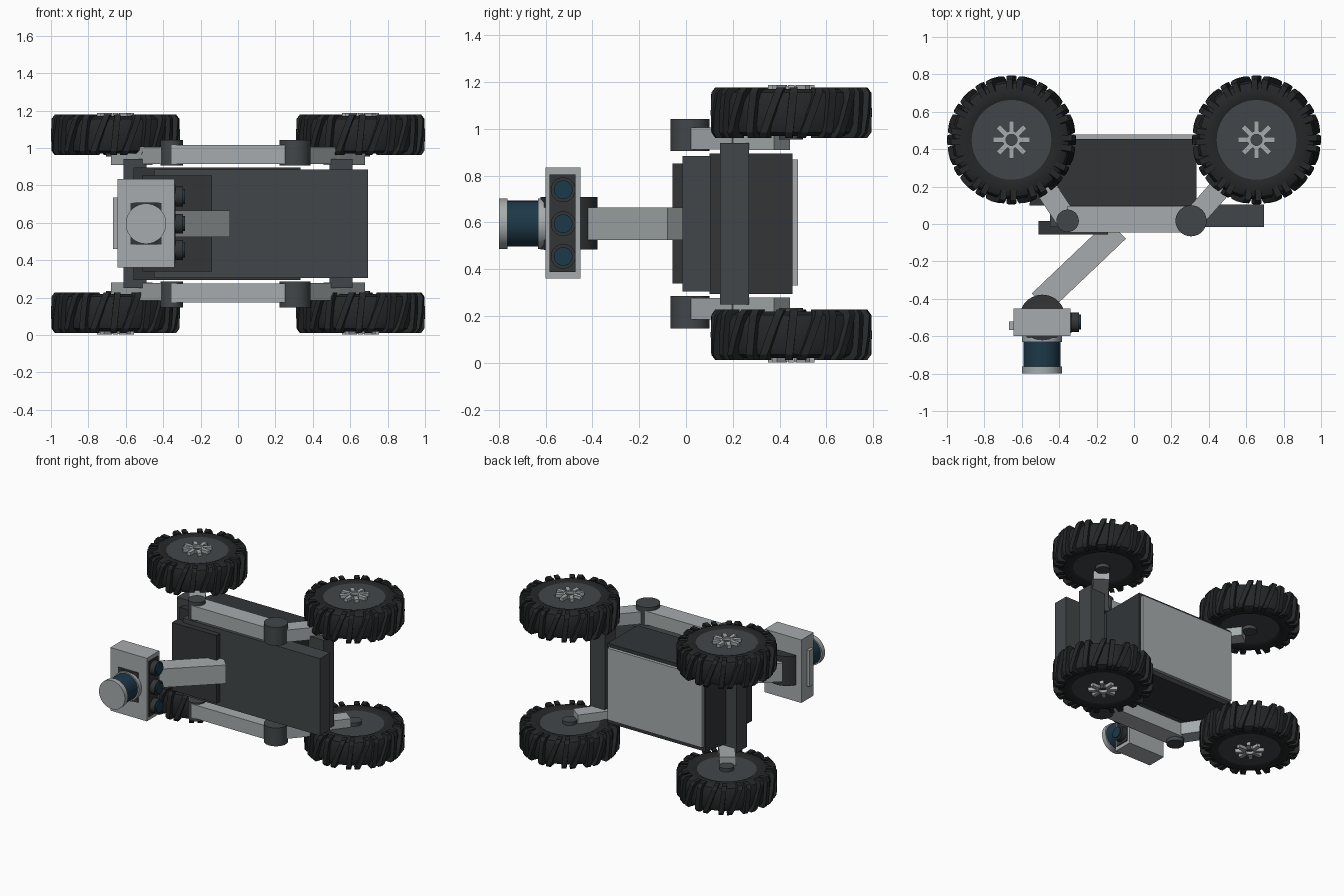
import bpy, bmesh
from math import pi, cos, sin, atan2, hypot
from mathutils import Matrix, Vector

if "Cube" in bpy.data.objects:
    bpy.data.objects.remove(bpy.data.objects["Cube"])

MID = 0.595  # mirror plane of the vehicle, which lies on its side


def mat(name, *rgb):
    m = bpy.data.materials.new(name)
    m.diffuse_color = (*rgb, 1)
    m.use_nodes = True
    m.node_tree.nodes["Principled BSDF"].inputs["Base Color"].default_value = m.diffuse_color
    return m


LIGHT = mat("light_metal", .38, .41, .42)
DARK = mat("dark_metal", .055, .062, .066)
BLACK = mat("black_metal", .032, .036, .039)
RUBBER = mat("rubber", .018, .02, .021)
GLASS = mat("blue_glass", .012, .04, .065)


def finish(bm, name, m, smooth=False):
    bmesh.ops.recalc_face_normals(bm, faces=bm.faces)
    me = bpy.data.meshes.new(name)
    bm.to_mesh(me)
    bm.free()
    me.materials.append(m)
    ob = bpy.data.objects.new(name, me)
    bpy.context.collection.objects.link(ob)
    if smooth:
        bpy.ops.object.select_all(action='DESELECT')
        bpy.context.view_layer.objects.active = ob
        ob.select_set(True)
        bpy.ops.object.shade_smooth_by_angle(angle=0.6)
    return ob


def add_box(bm, x, y, z):
    c = [(a + b) / 2 for a, b in (x, y, z)]
    s = [b - a for a, b in (x, y, z)]
    bmesh.ops.create_cube(bm, size=1, matrix=Matrix.Translation(c) @ Matrix.Diagonal((*s, 1)))


def box(name, x, y, z, m):
    bm = bmesh.new()
    add_box(bm, x, y, z)
    return finish(bm, name, m)


def prism(name, pts, z0, z1, m):
    """Outline in x-y, extruded along z."""
    bm = bmesh.new()
    f = bm.faces.new([bm.verts.new((x, y, z0)) for x, y in pts])
    r = bmesh.ops.extrude_face_region(bm, geom=[f])
    vs = [v for v in r['geom'] if isinstance(v, bmesh.types.BMVert)]
    bmesh.ops.translate(bm, verts=vs, vec=(0, 0, z1 - z0))
    return finish(bm, name, m)


def strut(name, a, b, w, z0, z1, m):
    n = Vector((a[1] - b[1], b[0] - a[0])).normalized() * w / 2
    a, b = Vector(a), Vector(b)
    return prism(name, [a + n, b + n, b - n, a - n], z0, z1, m)


def cyl(name, a, b, r, m, seg=40):
    a, b = Vector(a), Vector(b)
    bm = bmesh.new()
    q = (b - a).to_track_quat('Z', 'Y').to_matrix().to_4x4()
    bmesh.ops.create_cone(bm, cap_ends=True, segments=seg, radius1=r, radius2=r,
                          depth=(b - a).length, matrix=Matrix.Translation((a + b) / 2) @ q)
    return finish(bm, name, m, True)


def lathe(name, prof, m, seg=48):
    """Closed (r, z) profile spun round z."""
    bm = bmesh.new()
    rings = [[bm.verts.new((r * cos(2 * pi * i / seg), r * sin(2 * pi * i / seg), z))
              for r, z in prof] for i in range(seg)]
    n = len(prof)
    for i in range(seg):
        p, q = rings[i], rings[(i + 1) % seg]
        for j in range(n):
            bm.faces.new((p[j], q[j], q[(j + 1) % n], p[(j + 1) % n]))
    return finish(bm, name, m, True)


def treads():
    bm = bmesh.new()
    stations = [(-.108, .325, .27), (-.085, .342, .28), (0, .345, .30), (.085, .342, .28), (.108, .325, .27)]
    for k in range(24):
        t = 2 * pi * k / 24
        loops = []
        for z, ro, ri in stations:
            c = t + z * 1.1 * (1 if k % 2 else .3)   # alternating slant
            loops.append([bm.verts.new((r * cos(c + d), r * sin(c + d), z))
                          for r, d in ((ri, -.06), (ro, -.05), (ro, .05), (ri, .06))])
        for p, q in zip(loops, loops[1:]):
            for j in range(4):
                bm.faces.new((p[j], q[j], q[(j + 1) % 4], p[(j + 1) % 4]))
        bm.faces.new(loops[0])
        bm.faces.new(loops[-1])
    return finish(bm, "tyre_treads", RUBBER)


# One wheel, outer face towards +z
half = [(.20, .088), (.225, .10), (.275, .10), (.305, .085), (.318, .05)]
wheel = [lathe("tyre", half + [(r, -z) for r, z in reversed(half)], RUBBER), treads(),
         cyl("wheel_rim", (0, 0, -.09), (0, 0, .095), .213, DARK, 48),
         cyl("inner_axle", (0, 0, -.115), (0, 0, -.08), .05, DARK),
         lathe("hub_ring", [(.03, .09), (.048, .09), (.048, .114), (.03, .114)], LIGHT, 24)]
bm = bmesh.new()
for k in range(8):
    before = set(bm.verts)
    add_box(bm, (.04, .1), (-.014, .014), (.09, .118))
    bmesh.ops.rotate(bm, verts=[v for v in bm.verts if v not in before],
                     matrix=Matrix.Rotation(k * pi / 4, 3, 'Z'))
wheel.append(finish(bm, "hub_spokes", LIGHT))

# Four wheels share the same meshes
first = True
for x in (-.655, .655):
    for s in (1, -1):
        for part in wheel:
            ob = part if first else part.copy()
            if not first:
                bpy.context.collection.objects.link(ob)
            ob.location = (x, .45, MID + s * .475)
            ob.rotation_euler = (0 if s > 0 else pi, 0, 0)
        first = False

# Body, deck and panels
prism("body", [(-.48, .455), (.335, .455), (.335, .1), (-.56, .1)], .295, .895, BLACK)
box("belly_panel", (-.47, .32), (.45, .478), (.33, .87), LIGHT)
box("deck", (-.45, .695), (-.015, .105), (.305, .885), DARK)
box("front_deck_plate", (-.51, -.14), (-.057, .015), (.34, .853), BLACK)
for x in (-.55, .55):
    box("cross_bar", (x - .062, x + .062), (.145, .27), (.25, .94), DARK)

# Suspension arms, mirrored about the middle plane
for s in (1, -1):
    def zz(a, b):
        return sorted((MID + s * a, MID + s * b))
    box("rocker_arm", (-.355, .305), (-.045, .095), zz(.32, .422), LIGHT)
    for px, sx, r in ((-.355, -1, .06), (.305, 1, .083)):
        knee, end = (sx * .50, .235), (sx * .635, .41)
        strut("upper_leg", (px, .015), knee, .115, *zz(.318, .41), LIGHT)
        strut("lower_leg", knee, end, .11, *zz(.315, .38), LIGHT)
        z0, z1 = zz(.31, .448)
        cyl("pivot_disc", (px, .017, z0), (px, .017, z1), r, DARK)

# Mast
strut("mast", (-.09, -.03), (-.50, -.42), .135, .525, .665, LIGHT)
cyl("head_pivot", (-.49, -.50, .485), (-.49, -.50, .708), .122, BLACK)

# Camera head
box("camera_head", (-.645, -.34), (-.6, -.452), (.36, .835), LIGHT)
box("lens_panel", (-.36, -.333), (-.583, -.472), (.388, .805), BLACK)
box("head_rear_panel", (-.667, -.64), (-.567, -.52), (.46, .735), LIGHT)
for z in (.455, .595, .74):
    cyl("lens_barrel", (-.34, -.525, z), (-.293, -.525, z), .053, BLACK, 32)
    cyl("lens_glass", (-.30, -.525, z), (-.283, -.525, z), .04, GLASS, 32)

# Scanner on top of the head
box("scanner_seat", (-.575, -.41), (-.606, -.59), (.483, .707), BLACK)
cyl("scanner_base", (-.492, -.598, MID), (-.492, -.632, MID), .108, LIGHT)
cyl("scanner_window", (-.492, -.62, MID), (-.492, -.775, MID), .098, GLASS)
cyl("scanner_cap", (-.492, -.762, MID), (-.492, -.799, MID), .108, LIGHT)
